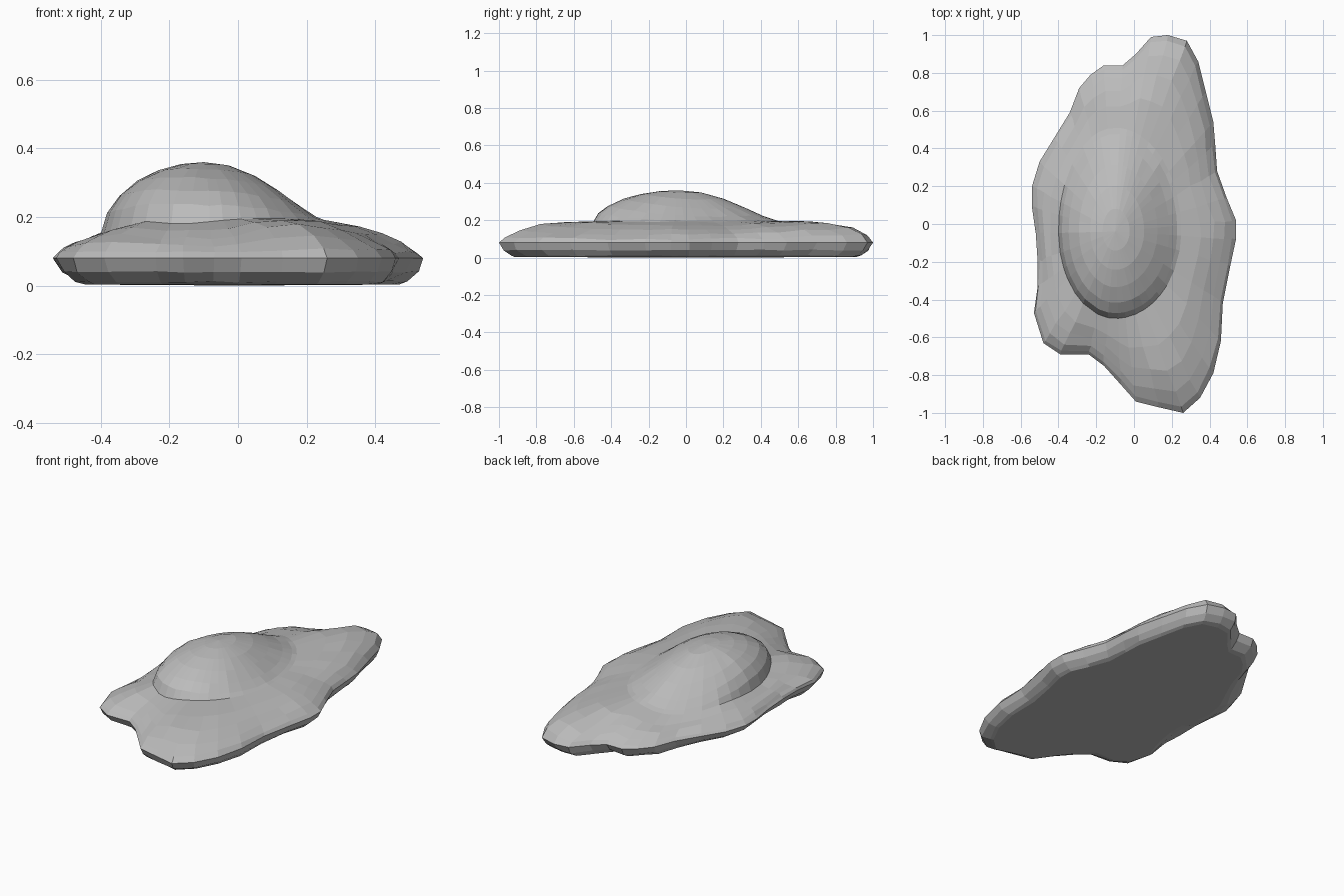
import bpy
import bmesh
import random
from math import sin, pi, hypot
from mathutils import Vector
from mathutils.geometry import intersect_point_line

random.seed(4)

default_cube = bpy.data.objects.get("Cube")
if default_cube:
    bpy.data.objects.remove(default_cube, do_unlink=True)

# Widest contour of the rock, counter-clockwise
OUTLINE = [Vector(p) for p in (
    (.54, .02), (.49, .14), (.44, .28), (.43, .42), (.42, .54), (.38, .7), (.34, .86),
    (.28, .97), (.18, 1), (.09, .99), (.01, .9), (-.06, .84), (-.16, .84), (-.23, .79),
    (-.29, .72), (-.34, .59), (-.42, .46), (-.5, .33), (-.54, .2), (-.54, .09),
    (-.52, -.05), (-.51, -.2), (-.51, -.33), (-.53, -.47), (-.48, -.63), (-.39, -.69),
    (-.24, -.69), (-.16, -.75), (-.07, -.85), (.01, -.94), (.13, -.97), (.26, -1),
    (.35, -.92), (.42, -.79), (.46, -.62), (.47, -.42), (.51, -.22), (.54, -.08))]
COUNT = len(OUTLINE)

# Dome footprint and heights
CENTRE = Vector((-.1, -.04))
LEFT, RIGHT, FRONT, BACK = .3, .35, .46, .55
EDGE_Z, SHELF_RISE, PEAK_Z = .08, .115, .36


def edge_distance(point):
    """Shortest distance from a point to the outline."""
    best = 9
    for i, a in enumerate(OUTLINE):
        b = OUTLINE[(i + 1) % COUNT]
        t = intersect_point_line(point, a, b)[1]
        best = min(best, (point - a.lerp(b, min(max(t, 0), 1))).length)
    return best


def shelf_height(point):
    """Rounded shoulder, steeper along one side of the back ridge."""
    width = .35 - .7 * point.x * max(point.y, 0)
    t = min(edge_distance(point) / width, 1)
    return EDGE_Z + SHELF_RISE * sin(t * pi / 2) ** .7


def foot_point(point):
    """Where the ray from the dome centre meets the dome footprint."""
    ray = point - CENTRE
    radius_x = RIGHT if ray.x > 0 else LEFT
    radius_y = BACK if ray.y > 0 else FRONT
    return CENTRE + ray / hypot(ray.x / radius_x, ray.y / radius_y)


def wobble(amount):
    return random.uniform(-amount, amount)


def shelf_ring(t):
    ring = []
    for p in OUTLINE:
        q = p.lerp(foot_point(p), t)
        rough = .005 if 0 < t < 1 else 0
        ring.append((q.x + wobble(rough), q.y + wobble(rough),
                     shelf_height(q) + wobble(rough)))
    return ring


def dome_ring(s):
    ring = []
    for p in OUTLINE:
        foot = foot_point(p)
        q = CENTRE.lerp(foot, s)
        way = (p - CENTRE).normalized()
        # Bluff front and left, soft skirt at the back and right
        power = max(.55, 1 + .42 * (way.x + way.y))
        base = shelf_height(foot)
        z = base + (PEAK_Z - base) * (1 - s * s) ** power
        ring.append((q.x, q.y, z + wobble(.004) * s * s))
    return ring


def under_ring(inset, z, rough):
    ring = []
    for p in OUTLINE:
        way = (p - CENTRE).normalized()
        q = p - way * (inset * (1 - .3 * way.x) + wobble(rough))
        ring.append((q.x, q.y, z + wobble(rough / 3)))
    return ring


# Stack the rings from the underside up to the dome
rings = [under_ring(.1, .003, 0), under_ring(.07, .011, .008), under_ring(.022, .04, .008)]
rings += [shelf_ring(t) for t in (0, .06, .2, .4, .65, 1)]
rings += [dome_ring(s) for s in (.94, .82, .64, .44, .22)]

bm = bmesh.new()
loops = [[bm.verts.new(co) for co in ring] for ring in rings]
for low, high in zip(loops, loops[1:]):
    for i in range(COUNT):
        j = (i + 1) % COUNT
        bm.faces.new((low[i], low[j], high[j], high[i]))

# Close the dome and the flat underside
peak = bm.verts.new((CENTRE.x, CENTRE.y, PEAK_Z))
under = bm.verts.new((0, 0, 0))
for i in range(COUNT):
    j = (i + 1) % COUNT
    bm.faces.new((loops[-1][i], loops[-1][j], peak))
    bm.faces.new((loops[0][j], loops[0][i], under))
bmesh.ops.recalc_face_normals(bm, faces=bm.faces)

mesh = bpy.data.meshes.new("rock")
bm.to_mesh(mesh)
bm.free()
rock = bpy.data.objects.new("rock", mesh)
bpy.context.collection.objects.link(rock)

# Plain grey stone
stone = bpy.data.materials.new("grey_stone")
stone.use_nodes = True
colour = (.5, .5, .5, 1)
stone.diffuse_color = colour
stone.node_tree.nodes["Principled BSDF"].inputs["Base Color"].default_value = colour
mesh.materials.append(stone)
